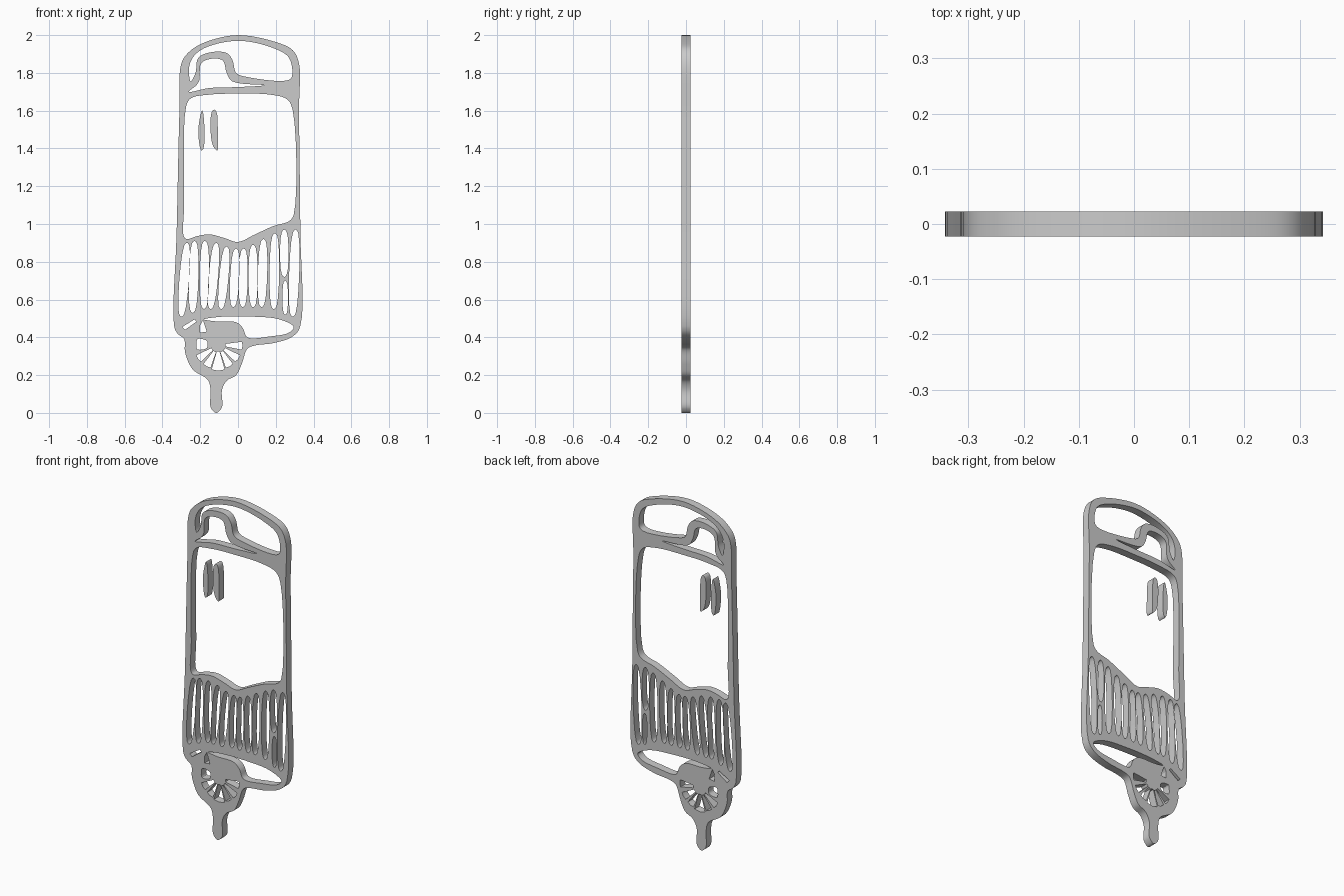
import bpy
import bmesh
from math import radians, cos, sin
from mathutils import Vector

THICKNESS = .046
STEPS = 6

default_cube = bpy.data.objects.get("Cube")
if default_cube:
    bpy.data.objects.remove(default_cube, do_unlink=True)

# Single grey material
grey = bpy.data.materials.new("plain grey")
grey.use_nodes = True
colour = (.6, .6, .6, 1)
grey.diffuse_color = colour
grey.node_tree.nodes["Principled BSDF"].inputs["Base Color"].default_value = colour


def smooth_loop(points):
    """Closed centripetal spline passing through every given point."""
    points = [Vector(p) for p in points]
    count = len(points)
    result = []
    for i in range(count):
        a, b, c, d = (points[(i + k) % count] for k in (-1, 0, 1, 2))
        ta = 0
        tb = ta + (b - a).length ** .5
        tc = tb + (c - b).length ** .5
        td = tc + (d - c).length ** .5
        for step in range(STEPS):
            t = tb + (tc - tb) * step / STEPS
            ab = a.lerp(b, (t - ta) / (tb - ta))
            bc = b.lerp(c, (t - tb) / (tc - tb))
            cd = c.lerp(d, (t - tc) / (td - tc))
            abc = ab.lerp(bc, (t - ta) / (tc - ta))
            bcd = bc.lerp(cd, (t - tb) / (td - tb))
            result.append(abc.lerp(bcd, (t - tb) / (tc - tb)))
    return result


def slit(top, bottom, width):
    """Long narrow opening with blunt rounded ends."""
    top, bottom = Vector(top), Vector(bottom)
    along = (top - bottom).normalized()
    side = Vector((along.y, -along.x)) * width / 2
    inset = along * width * .6
    return smooth_loop([
        top, top - inset + side, bottom + inset + side,
        bottom, bottom + inset - side, top - inset - side])


def wedge(centre, angle, inner, outer, narrow, wide):
    """Tapered opening between two spokes of the wheel."""
    direction = Vector((cos(radians(angle)), sin(radians(angle))))
    side = Vector((-direction.y, direction.x))
    centre = Vector(centre)
    near, far = centre + direction * inner, centre + direction * outer
    return [near - side * narrow, far - side * wide,
            far + direction * wide * .2, far + side * wide,
            near + side * narrow]


def flat_part(name, loops):
    """Fill the loops as one plate, inner loops becoming openings."""
    curve = bpy.data.curves.new(name + " profile", "CURVE")
    curve.dimensions = "2D"
    curve.fill_mode = "BOTH"
    curve.extrude = THICKNESS / 2
    for loop in loops:
        spline = curve.splines.new("POLY")
        spline.points.add(len(loop) - 1)
        for point, position in zip(spline.points, loop):
            point.co = (position[0], position[1], 0, 1)
        spline.use_cyclic_u = True
    helper = bpy.data.objects.new(name + " helper", curve)
    bpy.context.scene.collection.objects.link(helper)
    bpy.context.view_layer.update()
    graph = bpy.context.evaluated_depsgraph_get()
    mesh = bpy.data.meshes.new_from_object(helper.evaluated_get(graph))
    bpy.data.objects.remove(helper, do_unlink=True)

    # Weld caps to walls and stand the plate upright
    bm = bmesh.new()
    bm.from_mesh(mesh)
    bmesh.ops.remove_doubles(bm, verts=bm.verts, dist=.0001)
    for vert in bm.verts:
        x, y, z = vert.co
        vert.co = (x, -z, y)
    bmesh.ops.recalc_face_normals(bm, faces=bm.faces)
    bm.to_mesh(mesh)
    bm.free()
    mesh.materials.clear()
    mesh.materials.append(grey)
    part = bpy.data.objects.new(name, mesh)
    bpy.context.scene.collection.objects.link(part)
    bpy.ops.object.select_all(action="DESELECT")
    part.select_set(True)
    bpy.context.view_layer.objects.active = part
    bpy.ops.object.shade_smooth_by_angle(angle=radians(30))
    return part


# Outer silhouette: rounded top, tall sides, wheel and stem
outline = smooth_loop([
    (0, 2), (-.18, 1.96), (-.26, 1.91), (-.3, 1.85), (-.31, 1.6),
    (-.325, .95), (-.338, .46), (-.32, .42), (-.285, .39), (-.28, .32),
    (-.24, .23), (-.16, .175), (-.145, .12), (-.145, .03), (-.115, 0),
    (-.085, .03), (-.085, .12), (-.06, .17), (-.01, .2), (.02, .26),
    (.05, .34), (.09, .357), (.19, .37), (.29, .405), (.33, .46),
    (.33, .97), (.323, 1.6), (.323, 1.85), (.29, 1.92), (.21, 1.96)])

# Opening above the handle
upper_opening = smooth_loop([
    (-.25, 1.755), (-.26, 1.82), (-.24, 1.88), (-.18, 1.93), (0, 1.97),
    (.19, 1.93), (.27, 1.88), (.285, 1.78), (.26, 1.76), (.04, 1.78),
    (-.01, 1.8), (-.03, 1.87), (-.06, 1.905), (-.14, 1.91),
    (-.21, 1.88), (-.225, 1.8)])

# Opening under the handle
handle_opening = smooth_loop([
    (-.26, 1.7), (-.22, 1.735), (-.205, 1.76), (-.195, 1.85),
    (-.14, 1.875), (-.08, 1.865), (-.06, 1.8), (-.03, 1.755),
    (.14, 1.735), (0, 1.725), (-.15, 1.72)])

# Main window with a wavy lower edge
window = smooth_loop([
    (-.275, 1.62), (-.25, 1.665), (-.15, 1.685), (0, 1.69), (.17, 1.685),
    (.26, 1.66), (.29, 1.6), (.295, 1.05), (.27, 1.015), (.19, .99),
    (.09, .945), (0, .905), (-.07, .925), (-.15, .945), (-.22, .935),
    (-.27, .92), (-.287, .935), (-.285, 1.1)])

# Slits below the wave: top and bottom of each
slits = [slit(top, bottom, .028) for top, bottom in (
    ((-.27, .9), (-.3, .51)), ((-.23, .91), (-.24, .53)),
    ((-.175, .91), (-.18, .55)), ((-.115, .9), (-.145, .55)),
    ((-.06, .88), (-.09, .55)), ((-.01, .87), (-.025, .56)),
    ((.03, .87), (.025, .56)), ((.08, .89), (.08, .56)),
    ((.135, .92), (.125, .56)), ((.195, .95), (.19, .55)),
    ((.245, .97), (.245, .72)), ((.305, .97), (.29, .51)))]
slits.append(slit((.25, .7), (.25, .52), .018))

# Openings between the base rim and the wheel
base_opening = smooth_loop([
    (-.18, .495), (-.1, .508), (.06, .51), (.22, .495), (.295, .455),
    (.27, .425), (.17, .405), (.05, .4), (.025, .45), (-.01, .48),
    (-.12, .485)])
rim_notch = [(-.295, .455), (-.23, .495), (-.22, .483), (-.28, .44)]
small_notch = [(-.2, .465), (-.185, .49), (-.165, .43), (-.2, .425)]

# Fan of openings in the lower half of the wheel
hub = (-.105, .36)
spokes = [wedge(hub, angle, .04, .125, .007, .021)
          for angle in (215, 242, 298, 325, 358)]
spokes.append(wedge(hub, 270, .035, .13, .007, .034))
spokes.append(smooth_loop(wedge(hub, 178, .06, .11, .018, .027)))

flat_part("pouch_frame", [
    outline, upper_opening, handle_opening, window, base_opening,
    rim_notch, small_notch] + slits + spokes)

# Two loose highlight slivers inside the window
flat_part("left_highlight", [smooth_loop([
    (-.19, 1.6), (-.21, 1.5), (-.195, 1.39), (-.183, 1.4), (-.183, 1.58)])])
flat_part("right_highlight", [smooth_loop([
    (-.125, 1.605), (-.14, 1.59), (-.135, 1.42), (-.11, 1.39),
    (-.107, 1.5), (-.113, 1.59)])])
